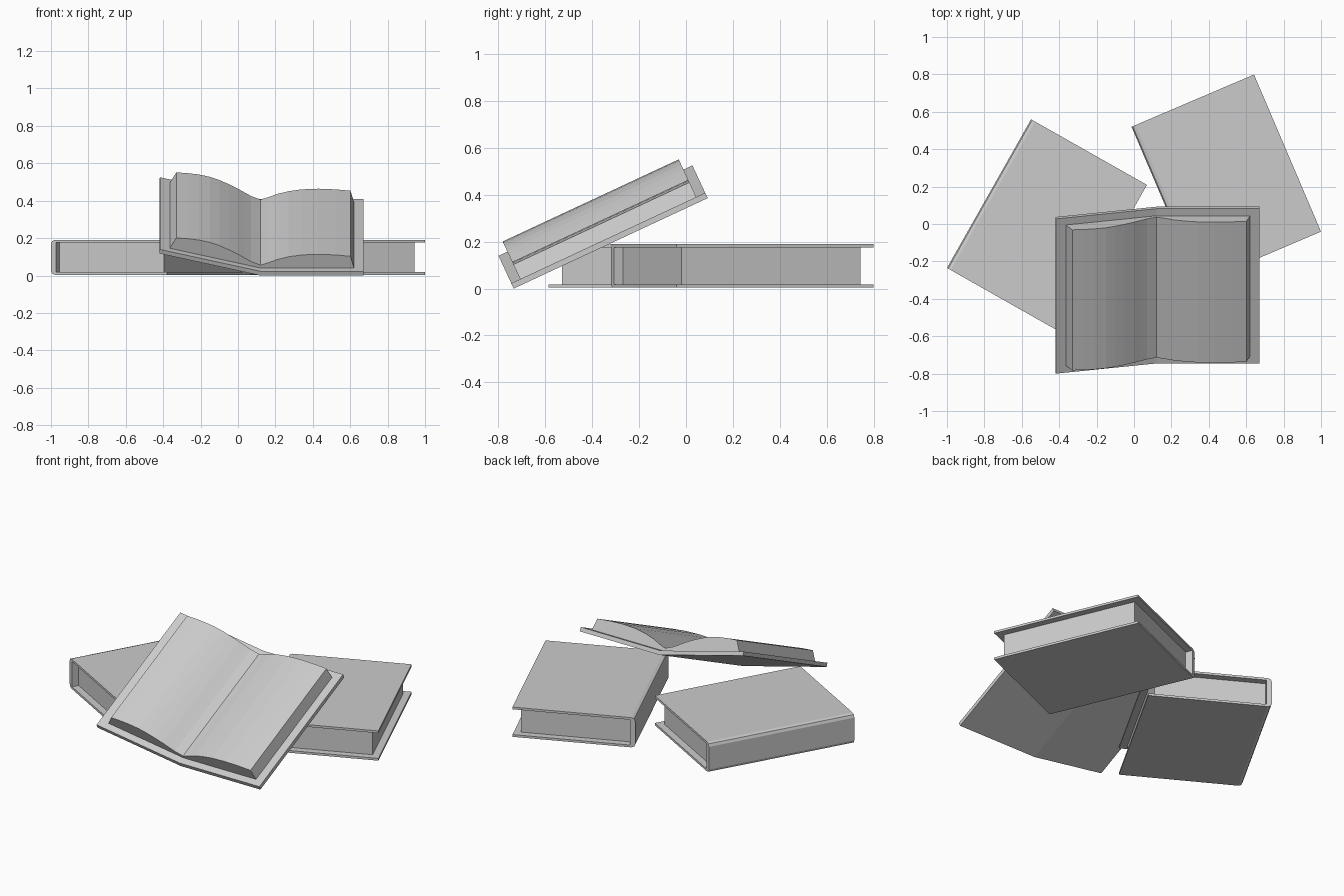
import bpy, bmesh
from math import radians
from mathutils import Matrix

if "Cube" in bpy.data.objects:
    bpy.data.objects.remove(bpy.data.objects["Cube"])

LENGTH, INSET = 0.913, 0.042


def prism(name, profile, y0, y1, loc, rot):
    """Extrude an (x, z) profile along local y from y0 to y1."""
    bm = bmesh.new()
    face = bm.faces.new([bm.verts.new((x, y0, z)) for x, z in profile])
    ext = bmesh.ops.extrude_face_region(bm, geom=[face])
    moved = [v for v in ext["geom"] if isinstance(v, bmesh.types.BMVert)]
    bmesh.ops.translate(bm, verts=moved, vec=(0, y1 - y0, 0))
    bmesh.ops.recalc_face_normals(bm, faces=bm.faces)
    mesh = bpy.data.meshes.new(name)
    bm.to_mesh(mesh)
    bm.free()
    ob = bpy.data.objects.new(name, mesh)
    ob.location = loc
    ob.rotation_euler = rot
    bpy.context.collection.objects.link(ob)
    return ob


# Closed books: C-shaped cover with a rounded spine, and an inset page block
def closed_book(name, loc, angle):
    w, h, t, spine = 0.712, 0.186, 0.014, 0.03
    lower = [(w, t), (w, 0), (0.024, 0), (0.007, 0.006), (0, 0.022)]
    upper = [(x, h - z) for x, z in reversed(lower)]
    cover = lower + upper + [(spine, h - t), (spine, t)]
    pages = [(spine, t), (w - INSET, t), (w - INSET, h - t), (spine, h - t)]
    rot = (0, 0, radians(angle))
    prism(name + "_cover", cover, 0, LENGTH, loc, rot)
    prism(name + "_pages", pages, INSET, LENGTH - INSET, loc, rot)


closed_book("left_book", (-1.0, -0.235, 0.004), -29.5)
closed_book("right_book", (0.345, -0.32, 0.004), 23.1)

# Open book: folded cover and two curved page stacks, leaning back on the others
loc, rot = (0, -0.735, 0), (radians(25), 0, 0)
cover = [(0.67, 0), (0.12, 0), (-0.42, 0.13),
         (-0.418, 0.154), (0.12, 0.025), (0.67, 0.025)]
prism("open_cover", cover, 0, LENGTH, loc, rot)

left_pages = [(0.12, 0.025), (0.12, 0.042), (0.07, 0.063), (0.035, 0.084),
              (0, 0.106), (-0.05, 0.133), (-0.1, 0.157), (-0.15, 0.176),
              (-0.21, 0.190), (-0.27, 0.198), (-0.33, 0.202), (-0.365, 0.141)]
right_pages = [(0.12, 0.025), (0.12, 0.042), (0.16, 0.055), (0.21, 0.075),
               (0.27, 0.091), (0.34, 0.102), (0.43, 0.106), (0.52, 0.102),
               (0.602, 0.094), (0.62, 0.025)]
prism("open_left_pages", left_pages, INSET, LENGTH - INSET, loc, rot)
prism("open_right_pages", right_pages, INSET, LENGTH - INSET, loc, rot)
